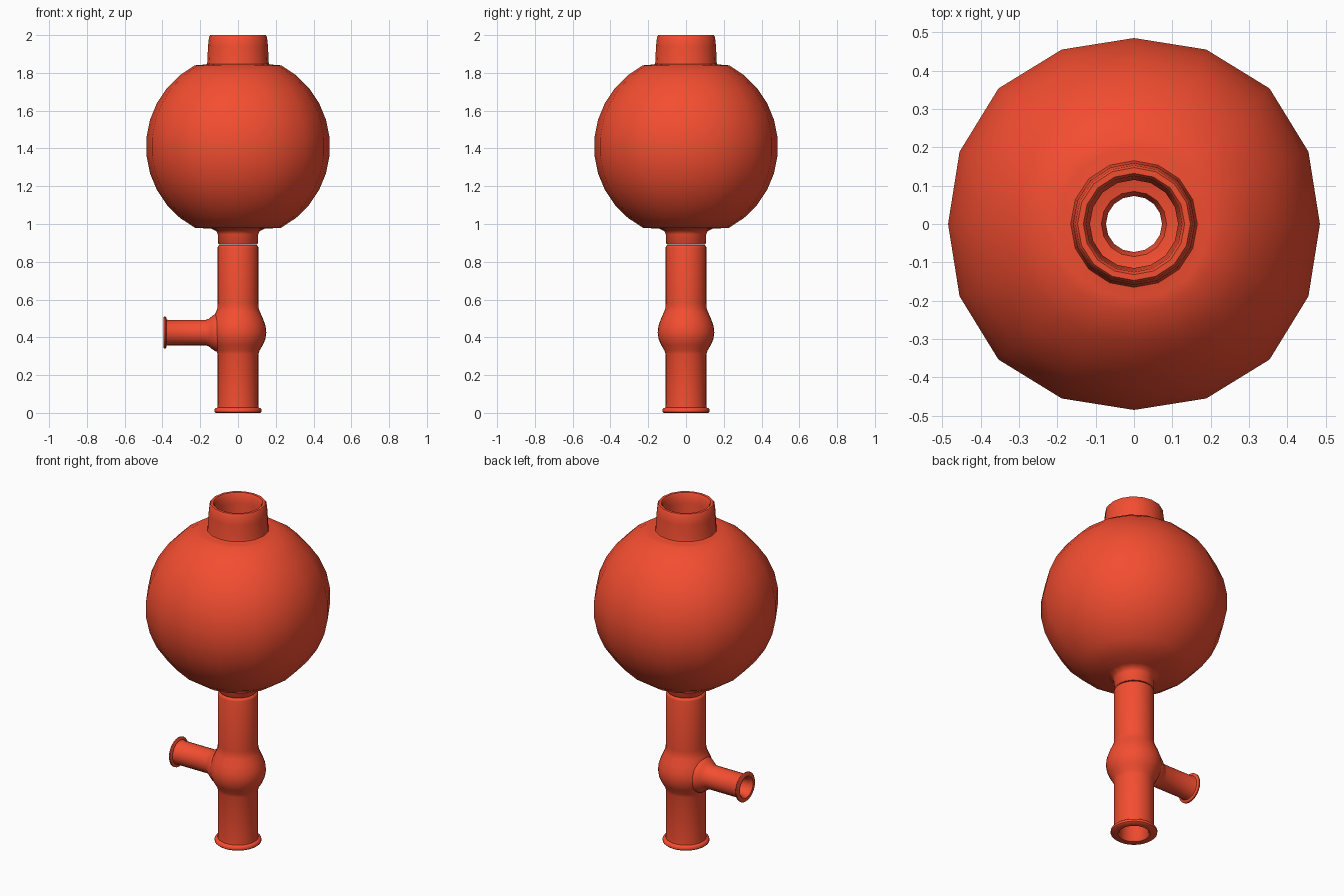
import bpy, bmesh
from math import sin, cos, pi, radians
from mathutils import Matrix

if "Cube" in bpy.data.objects:
    bpy.data.objects.remove(bpy.data.objects["Cube"])

red = bpy.data.materials.new("red_rubber")
red.diffuse_color = (0.9, 0.075, 0.03, 1)
red.use_nodes = True
red.node_tree.nodes["Principled BSDF"].inputs["Base Color"].default_value = red.diffuse_color


def lathe(name, profile, sides, square=0.0, matrix=None):
    """Spin a closed (radius, height) loop into a hollow solid."""
    bm = bmesh.new()
    rings = []
    for r, z in profile:
        ring = []
        for i in range(sides):
            a = 2 * pi * i / sides
            k = r * (1 + square * r * (1 - cos(4 * a)))
            ring.append(bm.verts.new((k * cos(a), k * sin(a), z)))
        rings.append(ring)
    for j, lo in enumerate(rings):
        hi = rings[(j + 1) % len(rings)]
        for i in range(sides):
            n = (i + 1) % sides
            bm.faces.new((lo[i], lo[n], hi[n], hi[i]))
    bmesh.ops.recalc_face_normals(bm, faces=bm.faces)
    if matrix:
        bm.transform(matrix)
    me = bpy.data.meshes.new(name)
    bm.to_mesh(me)
    bm.free()
    ob = bpy.data.objects.new(name, me)
    bpy.context.collection.objects.link(ob)
    me.materials.append(red)
    return ob


def smooth(ob):
    bpy.ops.object.select_all(action='DESELECT')
    bpy.context.view_layer.objects.active = ob
    ob.select_set(True)
    bpy.ops.object.shade_smooth_by_angle(angle=radians(42))


def arc(radius, start, end, steps, zc=1.41):
    return [(radius * cos(radians(start + (end - start) * i / steps)),
             zc + radius * sin(radians(start + (end - start) * i / steps)))
            for i in range(steps + 1)]


# Squeeze bulb: bottom neck, round body, top collar, then the inner wall back down
bulb_profile = (
    [(0.073, 0.892), (0.1, 0.892), (0.107, 0.9), (0.107, 0.945), (0.115, 0.962), (0.14, 0.975)]
    + arc(0.487, -62, 62, 11)
    + [(0.195, 1.842), (0.165, 1.846), (0.162, 1.86), (0.159, 1.94), (0.153, 1.992), (0.147, 2.0),
       (0.132, 2.0), (0.125, 1.99), (0.122, 1.94), (0.115, 1.83)]
    + arc(0.445, 70, -72, 11)
    + [(0.085, 0.98), (0.073, 0.95)])
smooth(lathe("squeeze_bulb", bulb_profile, 16, square=0.032))

# Valve tube: flanged foot, swollen middle, rounded top
tube = lathe("valve_tube", [
    (0.078, 0.008), (0.085, 0.0), (0.118, 0.0), (0.125, 0.006), (0.125, 0.018), (0.12, 0.024),
    (0.109, 0.028), (0.108, 0.04), (0.108, 0.31), (0.114, 0.33), (0.132, 0.36), (0.145, 0.39),
    (0.15, 0.425), (0.146, 0.46), (0.132, 0.5), (0.116, 0.535), (0.109, 0.555), (0.108, 0.58),
    (0.108, 0.875), (0.105, 0.884), (0.096, 0.89), (0.078, 0.89)], 32)

# Side arm: same lathe laid along -x, with a flared root and flanged mouth
side = Matrix.Translation((0, 0, 0.425)) @ Matrix.Rotation(-pi / 2, 4, 'Y')
smooth(lathe("side_arm", [
    (0.048, 0.09), (0.1, 0.1), (0.1, 0.118), (0.085, 0.14), (0.073, 0.155), (0.067, 0.172),
    (0.067, 0.37), (0.07, 0.379), (0.081, 0.38), (0.085, 0.384), (0.085, 0.391), (0.08, 0.395),
    (0.062, 0.395), (0.055, 0.385), (0.05, 0.37)], 24, matrix=side))

# Bore cutter opens the tube wall into the side arm
bpy.ops.mesh.primitive_cylinder_add(vertices=24, radius=0.048, depth=0.2,
                                    location=(-0.12, 0, 0.425), rotation=(0, pi / 2, 0))
cutter = bpy.context.object
cutter.name = "bore_cutter"
cutter.hide_render = True
cutter.display_type = 'WIRE'
smooth(tube)
mod = tube.modifiers.new("bore", 'BOOLEAN')
mod.operation = 'DIFFERENCE'
mod.object = cutter
bpy.context.view_layer.objects.active = tube
bpy.ops.object.modifier_apply(modifier="bore")
bpy.data.objects.remove(cutter)
smooth(tube)
